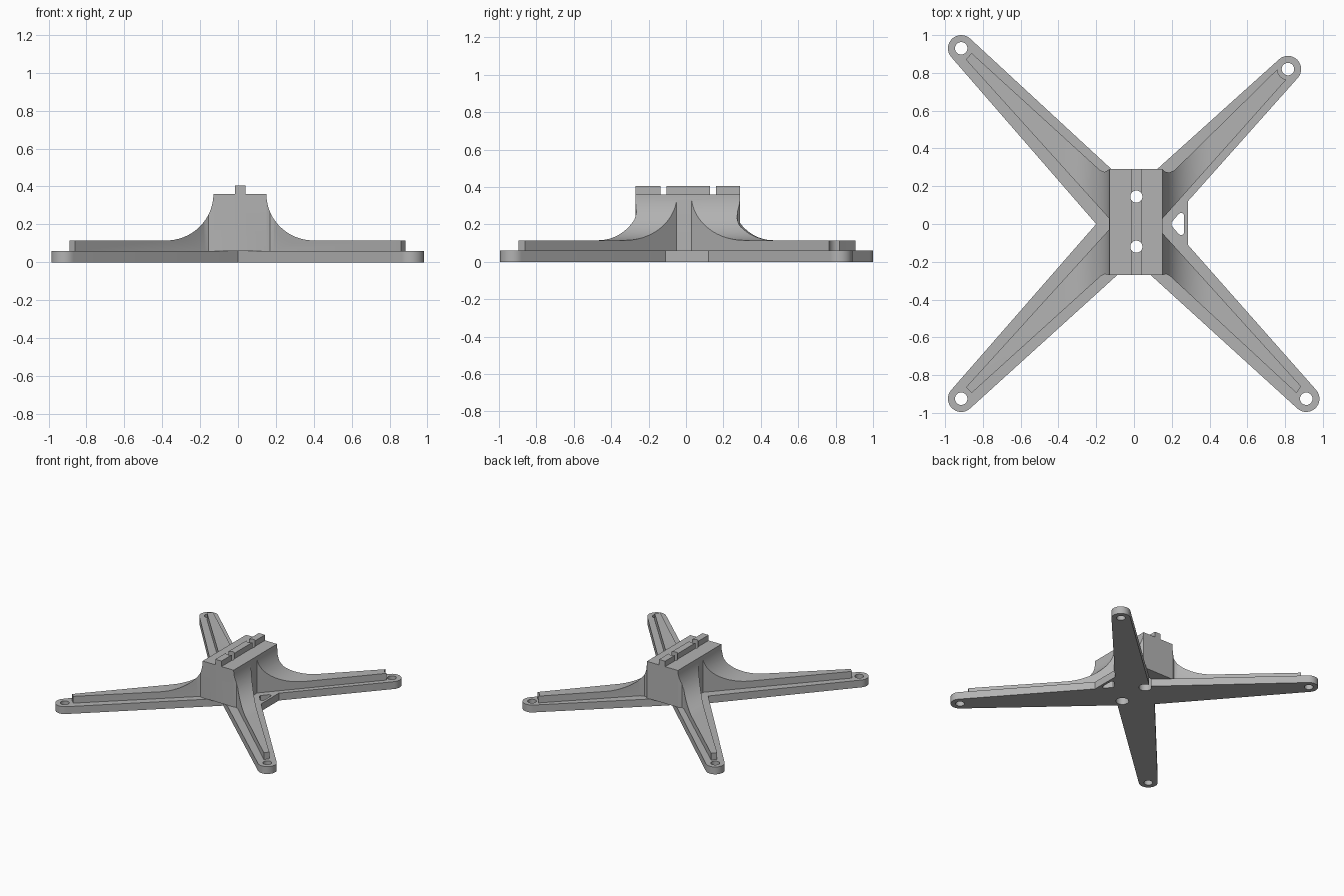
import bpy, bmesh, math
from mathutils import Vector

cube = bpy.data.objects.get("Cube")
if cube:
    bpy.data.objects.remove(cube, do_unlink=True)

grey = bpy.data.materials.new("plain grey")
grey.use_nodes = True
grey.diffuse_color = (0.45, 0.45, 0.45, 1)
grey.node_tree.nodes["Principled BSDF"].inputs["Base Color"].default_value = grey.diffuse_color


def prism(name, outline, low, high, along_y=False):
    """Extrude a flat outline along z, or along y for an x-z outline."""
    bm = bmesh.new()
    place = (lambda a, b: (a, low, b)) if along_y else (lambda a, b: (a, b, low))
    face = bm.faces.new([bm.verts.new(place(a, b)) for a, b in outline])
    top = bmesh.ops.extrude_face_region(bm, geom=[face])["geom"]
    step = Vector((0, high - low, 0)) if along_y else Vector((0, 0, high - low))
    bmesh.ops.translate(bm, vec=step, verts=[v for v in top if isinstance(v, bmesh.types.BMVert)])
    bmesh.ops.recalc_face_normals(bm, faces=bm.faces)
    mesh = bpy.data.meshes.new(name)
    bm.to_mesh(mesh)
    bm.free()
    mesh.materials.append(grey)
    ob = bpy.data.objects.new(name, mesh)
    bpy.context.collection.objects.link(ob)
    return ob


def arc(centre, radius, start, end, steps):
    return [(centre[0] + radius * math.cos(start + (end - start) * i / steps),
             centre[1] + radius * math.sin(start + (end - start) * i / steps))
            for i in range(steps + 1)]


def drill(name, centre, radius, low, high):
    return prism(name, arc(centre, radius, 0, math.tau, 32)[:-1], low, high)


def combine(target, tool, operation):
    mod = target.modifiers.new("cut", 'BOOLEAN')
    mod.operation, mod.object, mod.solver = operation, tool, 'EXACT'
    bpy.context.view_layer.objects.active = target
    bpy.ops.object.modifier_apply(modifier=mod.name)


# Base plate: four rounded arm tips joined by tangent edges to the notches
TIP = 0.07
tips = [(0.815, 0.82), (-0.915, 0.93), (-0.915, -0.925), (0.912, -0.925)]
notches = [[(0, 0.18)], [(-0.2, 0)], [(0, -0.19)], [(0.285, -0.11), (0.285, 0.12)]]


def tangent(centre, point, side):
    d = Vector(point) - Vector(centre)
    return math.atan2(d.y, d.x) + side * math.acos(TIP / d.length)


outline = []
for i, tip in enumerate(tips):
    start = tangent(tip, notches[i - 1][-1], 1)
    end = tangent(tip, notches[i][0], -1)
    outline += arc(tip, TIP, start, start + (end - start) % math.tau, 16) + notches[i]
plate = prism("base_plate", outline, 0, 0.06)

# Raised ribs and mount: x-z profile with swept flanks and key ridge
flare = 0.25
left, right, top, rib = -0.13, 0.15, 0.36, 0.115
sweep = [(math.sin(t * math.pi / 48), math.cos(t * math.pi / 48)) for t in range(25)]
right_side = [(right + flare * (1 - c), top - (top - rib) * s) for s, c in sweep]
left_side = [(left - flare * (1 - c), top - (top - rib) * s) for s, c in reversed(sweep)]
ridge = [(-0.015, top), (-0.015, 0.405), (0.04, 0.405), (0.04, top)]
profile = [(-1, 0.06), (-1, rib)] + left_side + ridge + right_side + [(1, rib), (1, 0.06)]
body = prism("mount_and_ribs", profile, -1.1, 1.1, along_y=True)

plan = [
    (0.152, 0.03), (0.82, 0.78), (0.78, 0.84), (0.215, 0.285), (0.185, 0.272),
    (0.165, 0.277), (0.15, 0.29), (-0.13, 0.29), (-0.155, 0.275), (-0.18, 0.285),
    (-0.86, 0.905), (-0.89, 0.87), (-0.132, 0.03), (-0.132, -0.03),
    (-0.89, -0.865), (-0.86, -0.895), (-0.175, -0.275), (-0.155, -0.265), (-0.13, -0.27),
    (0.15, -0.27), (0.17, -0.265), (0.19, -0.275), (0.86, -0.895), (0.885, -0.86), (0.152, -0.05)]
tools = [prism("rib_plan", plan, -0.1, 0.6)]
combine(body, tools[0], 'INTERSECT')

# Screw clearance at the shorter arm
clearance = drill("tip_clearance", tips[0], 0.056, 0.02, 0.3)
combine(body, clearance, 'DIFFERENCE')
tools.append(clearance)

# Arm tip holes and the small window beside the mount
for tip in tips:
    tools.append(drill("tip_hole", tip, 0.033, -0.1, 0.2))
    combine(plate, tools[-1], 'DIFFERENCE')
window = [(0.198, 0.008), (0.198, -0.008), (0.238, -0.055), (0.252, -0.06), (0.265, -0.05),
          (0.265, 0.05), (0.252, 0.06), (0.238, 0.055)]
tools.append(prism("window_cutter", window, -0.1, 0.2))
combine(plate, tools[-1], 'DIFFERENCE')

# Vertical mount holes, wider from below
for y in (0.145, -0.12):
    bore = drill("mount_hole", (0.0125, y), 0.032, -0.1, 0.6)
    wide = drill("mount_counterbore", (0.0125, y), 0.048, -0.1, 0.22)
    for tool in (bore, wide):
        combine(body, tool, 'DIFFERENCE')
    combine(plate, wide, 'DIFFERENCE')
    tools += [bore, wide]

for tool in tools:
    bpy.data.objects.remove(tool, do_unlink=True)

# Smooth curved flanks and holes, keep the edges crisp
bpy.ops.object.select_all(action='DESELECT')
for ob in (plate, body):
    ob.select_set(True)
bpy.context.view_layer.objects.active = body
bpy.ops.object.shade_smooth_by_angle(angle=math.radians(25))
